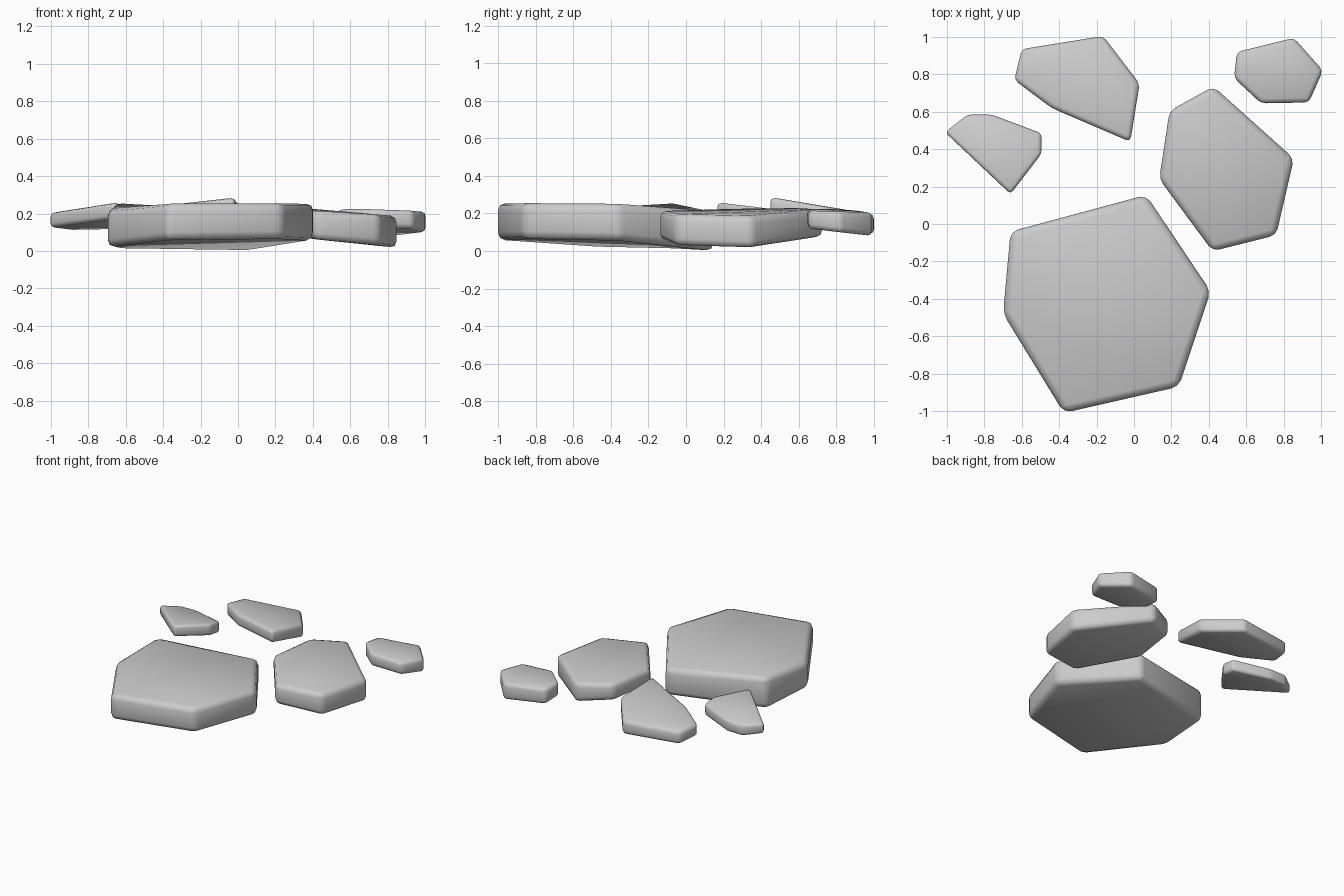
import bpy, bmesh

# Each stone: bevel width, then corners as (x, y, bottom z, top z), counter-clockwise
STONES = {
    "large_stone": (0.04, [
        (-0.66, -0.04, 0.015, 0.26), (-0.70, -0.48, 0.02, 0.22),
        (-0.375, -1.01, 0.06, 0.255), (0.24, -0.87, 0.065, 0.255),
        (0.41, -0.36, 0.06, 0.255), (0.065, 0.155, 0.0, 0.21)]),
    "medium_stone": (0.035, [
        (0.19, 0.605, 0.10, 0.23), (0.135, 0.24, 0.10, 0.225),
        (0.42, -0.145, 0.06, 0.215), (0.76, -0.06, 0.03, 0.195),
        (0.855, 0.35, 0.015, 0.185), (0.425, 0.735, 0.075, 0.225)]),
    "back_stone": (0.025, [
        (-0.60, 0.935, 0.10, 0.20), (-0.64, 0.77, 0.12, 0.215),
        (-0.44, 0.62, 0.14, 0.235), (-0.02, 0.44, 0.19, 0.29),
        (0.03, 0.75, 0.13, 0.235), (-0.165, 1.005, 0.09, 0.195)]),
    "small_right_stone": (0.025, [
        (0.55, 0.92, 0.095, 0.215), (0.535, 0.78, 0.115, 0.225),
        (0.68, 0.645, 0.125, 0.225), (0.935, 0.65, 0.12, 0.215),
        (1.01, 0.82, 0.10, 0.21), (0.855, 0.995, 0.08, 0.205)]),
    "small_left_stone": (0.02, [
        (-1.01, 0.49, 0.125, 0.205), (-0.66, 0.16, 0.175, 0.26),
        (-0.495, 0.375, 0.145, 0.235), (-0.495, 0.485, 0.13, 0.22),
        (-0.76, 0.585, 0.11, 0.195), (-0.89, 0.585, 0.11, 0.195)]),
}


def stone(name, bevel, corners):
    bm = bmesh.new()
    low = [bm.verts.new((x, y, b)) for x, y, b, t in corners]
    high = [bm.verts.new((x, y, t)) for x, y, b, t in corners]
    bm.faces.new(high)
    bm.faces.new(low[::-1])
    n = len(corners)
    for i in range(n):
        j = (i + 1) % n
        bm.faces.new((low[i], low[j], high[j], high[i]))
    # rounded rim and corners
    bmesh.ops.bevel(bm, geom=bm.edges[:], offset=bevel, segments=2,
                    profile=0.5, affect='EDGES', clamp_overlap=True)
    bmesh.ops.recalc_face_normals(bm, faces=bm.faces[:])
    for f in bm.faces:
        f.smooth = True
    mesh = bpy.data.meshes.new(name)
    bm.to_mesh(mesh)
    bm.free()
    obj = bpy.data.objects.new(name, mesh)
    bpy.context.collection.objects.link(obj)
    return obj


for name, (bevel, corners) in STONES.items():
    stone(name, bevel, corners)
